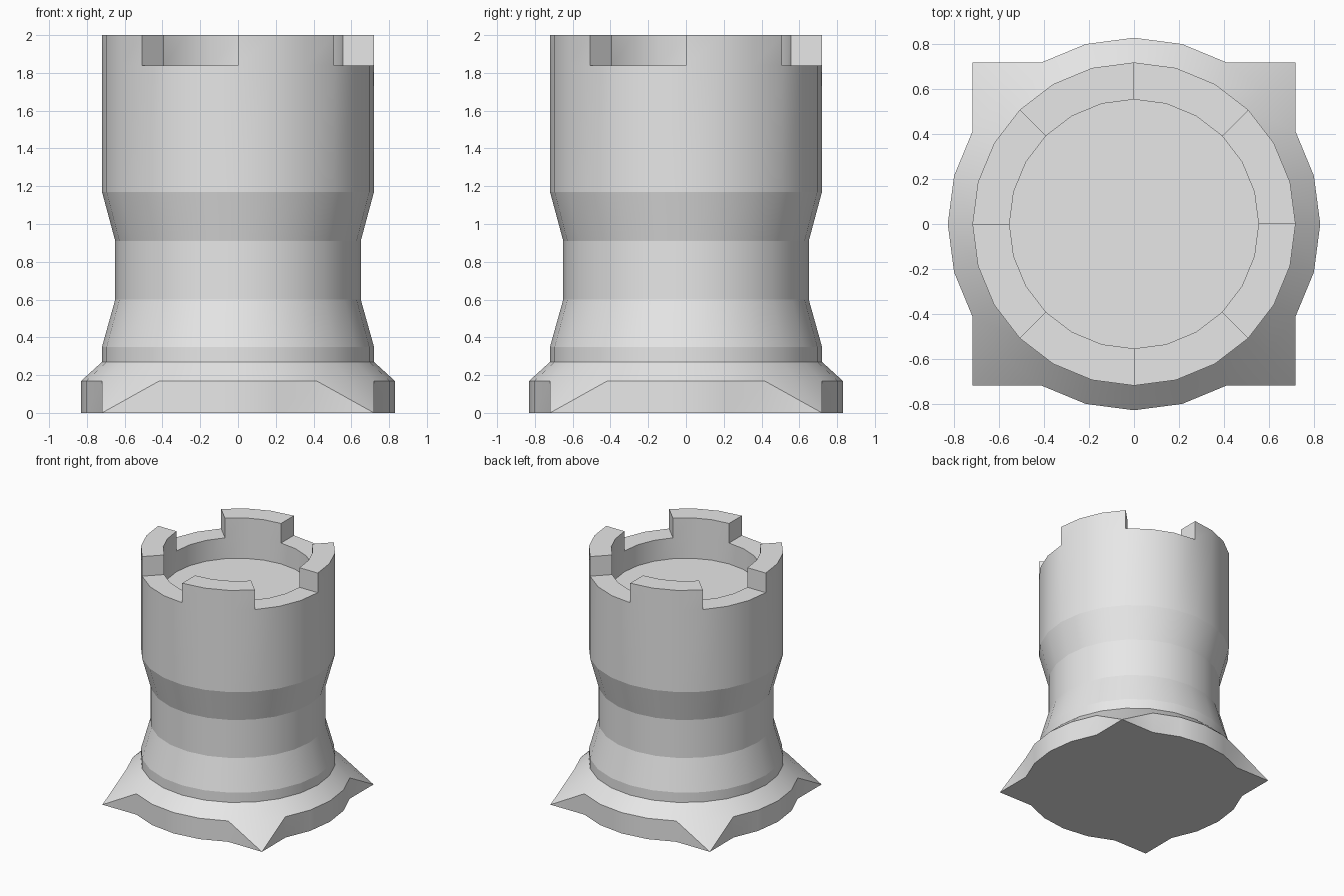
import bpy, bmesh
from math import sin, cos, pi, sqrt, radians

SIDES = 24
R = 0.72            # main wall radius
BASE_R = 0.83       # foot radius
INNER_R = 0.555     # radius of the hollow top
CRENEL_Z = 1.84     # bottom of the gaps between merlons

default = bpy.data.objects.get("Cube")
if default:
    bpy.data.objects.remove(default)

stone = bpy.data.materials.new("grey_stone")
stone.use_nodes = True
grey = (0.8, 0.8, 0.8, 1)
stone.diffuse_color = grey
stone.node_tree.nodes["Principled BSDF"].inputs["Base Color"].default_value = grey


def ring(bm, radius, z):
    """Circle of vertices; radius may be a function of the index."""
    verts = []
    for i in range(SIDES):
        a = 2 * pi * i / SIDES
        r = radius(i) if callable(radius) else radius
        verts.append(bm.verts.new((r * cos(a), r * sin(a), z)))
    return verts


def bridge(bm, low, high):
    """Quads between two rings, returned in angular order."""
    faces = []
    for i in range(SIDES):
        j = (i + 1) % SIDES
        faces.append(bm.faces.new((low[i], low[j], high[j], high[i])))
    return faces


def finish(bm, name):
    """Round walls are smooth, profile steps and corners stay crisp."""
    bmesh.ops.recalc_face_normals(bm, faces=bm.faces)
    for f in bm.faces:
        f.smooth = True
    for e in bm.edges:
        level = abs(e.verts[0].co.z - e.verts[1].co.z) < 1e-5
        angle = e.calc_face_angle(pi)
        if angle > radians(25) or (level and angle > radians(5)):
            e.smooth = False
    mesh = bpy.data.meshes.new(name)
    bm.to_mesh(mesh)
    bm.free()
    mesh.materials.append(stone)
    obj = bpy.data.objects.new(name, mesh)
    bpy.context.collection.objects.link(obj)


# Tower: turned wall, hollow top and four merlons
bm = bmesh.new()
profile = [(R, 0.27), (R, 0.35), (0.65, 0.60), (0.65, 0.91),
           (R, 1.17), (R, CRENEL_Z), (INNER_R, CRENEL_Z), (INNER_R, 1.67)]
rings = [ring(bm, r, z) for r, z in profile]
strips = [bridge(bm, a, b) for a, b in zip(rings, rings[1:])]
bm.faces.new(rings[0][::-1])
bm.faces.new(rings[-1])
rim = strips[5]
# each merlon fills the first half of a quarter turn
for start in range(0, SIDES, SIDES // 4):
    block = rim[start:start + SIDES // 8]
    out = bmesh.ops.extrude_face_region(bm, geom=block)["geom"]
    for v in out:
        if isinstance(v, bmesh.types.BMVert):
            v.co.z = 2.0
    bmesh.ops.delete(bm, geom=[f for f in block if f.is_valid], context='FACES_ONLY')
finish(bm, "tower")

# Foot: sloped skirt whose diagonals run down into four points
bm = bmesh.new()


def is_corner(i):
    return i % 6 == 3


top = ring(bm, R, 0.27)
mid = ring(bm, BASE_R, 0.17)
low = ring(bm, lambda i: R * sqrt(2) if is_corner(i) else BASE_R, 0)
bridge(bm, mid, top)
bm.faces.new(top)
bm.faces.new(low[::-1])
for i in range(SIDES):
    j = (i + 1) % SIDES
    if is_corner(j):
        bm.faces.new((mid[i], low[i], low[j]))
        bm.faces.new((mid[i], low[j], mid[j]))
    elif is_corner(i):
        bm.faces.new((mid[j], low[i], low[j]))
        bm.faces.new((mid[j], mid[i], low[i]))
    else:
        bm.faces.new((low[i], low[j], mid[j], mid[i]))
finish(bm, "pointed_foot")
